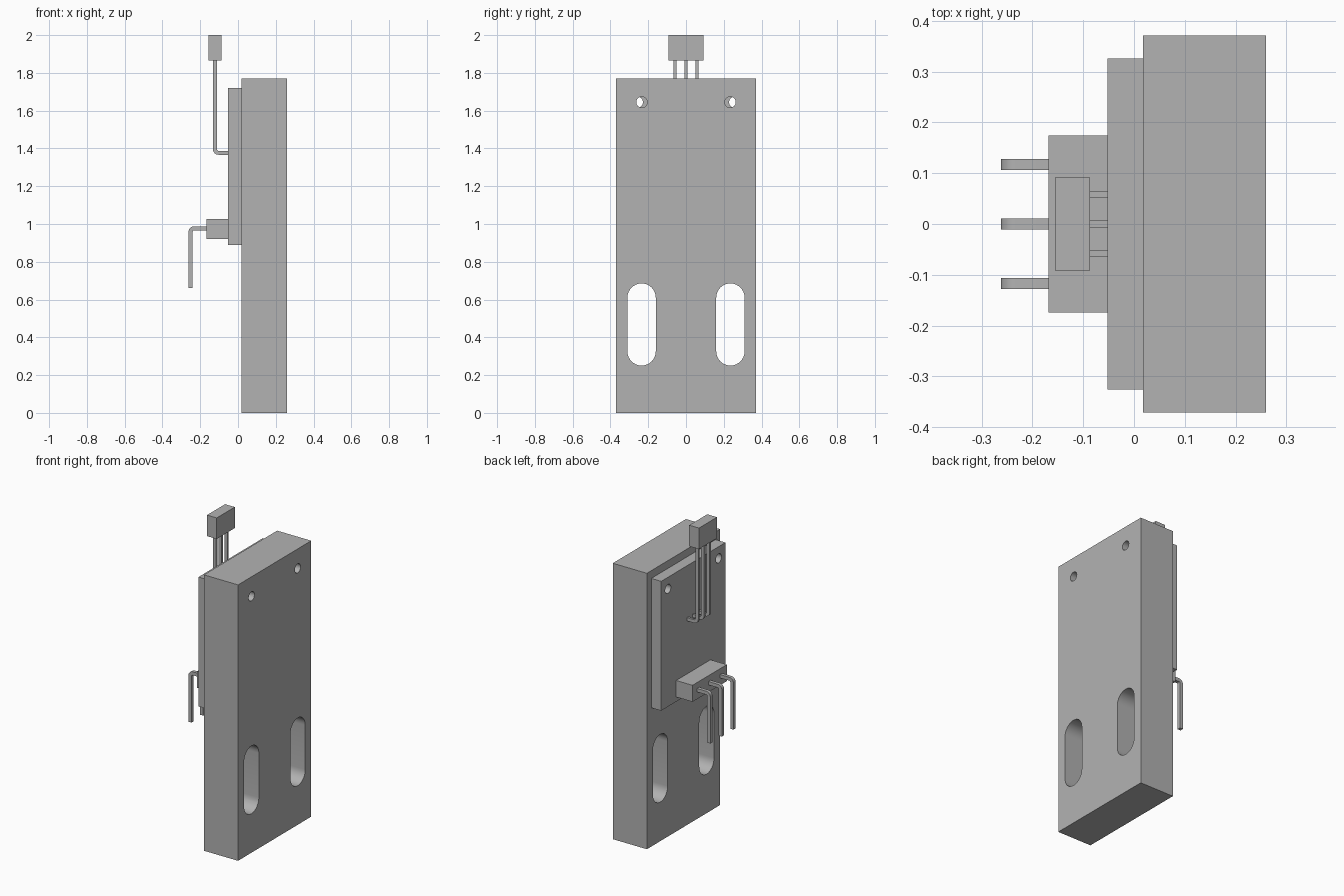
import bpy, bmesh
from math import radians, sin, cos, pi
from mathutils import Vector

cube = bpy.data.objects.get("Cube")
if cube:
    bpy.data.objects.remove(cube, do_unlink=True)

grey = bpy.data.materials.new("plain grey")
grey.use_nodes = True
colour = (0.448, 0.448, 0.448, 1)
grey.diffuse_color = colour
grey.node_tree.nodes["Principled BSDF"].inputs["Base Color"].default_value = colour


def prism(name, outline, start, depth):
    """Extrude a closed 3D outline along a vector, from an offset start."""
    bm = bmesh.new()
    face = bm.faces.new([bm.verts.new(Vector(p) + Vector(start)) for p in outline])
    new = bmesh.ops.extrude_face_region(bm, geom=[face])["geom"]
    bmesh.ops.translate(bm, vec=depth, verts=[v for v in new if isinstance(v, bmesh.types.BMVert)])
    bmesh.ops.recalc_face_normals(bm, faces=bm.faces)
    mesh = bpy.data.meshes.new(name)
    bm.to_mesh(mesh)
    bm.free()
    mesh.materials.append(grey)
    obj = bpy.data.objects.new(name, mesh)
    bpy.context.collection.objects.link(obj)
    return obj


def block(name, x0, x1, half_y, z0, z1):
    outline = [(x0, -half_y, z0), (x0, half_y, z0), (x0, half_y, z1), (x0, -half_y, z1)]
    return prism(name, outline, (0, 0, 0), (x1 - x0, 0, 0))


def cut_slot(target, y, z, radius, straight=0.0):
    """Cut a round or rounded-end hole through the target along x."""
    n = 16
    outline = []
    for end in (1, -1):
        steps = n + 1 if straight else n
        for i in range(steps):
            a = pi * i / n + (0 if end > 0 else pi)
            outline.append((0, y + radius * cos(a), z + end * straight / 2 + radius * sin(a)))
    cutter = prism("hole_cutter", outline, (-0.5, 0, 0), (1, 0, 0))
    cutter.hide_render = True
    mod = target.modifiers.new("hole", "BOOLEAN")
    mod.operation, mod.solver, mod.object = "DIFFERENCE", "EXACT", cutter
    select(target)
    bpy.ops.object.modifier_apply(modifier=mod.name)
    bpy.data.objects.remove(cutter, do_unlink=True)


def select(obj):
    bpy.ops.object.select_all(action="DESELECT")
    obj.select_set(True)
    bpy.context.view_layer.objects.active = obj


def smooth(obj):
    select(obj)
    bpy.ops.object.shade_smooth_by_angle(angle=radians(30))


def bent_pin(name, y, x_root, x_leg, z_arm, z_tip, thick, width):
    """Square pin: an arm along -x, a rounded bend, then a leg up or down."""
    s = 1 if z_tip > z_arm else -1
    h, r, n = thick / 2, 0.019, 8

    def arc(radius):
        angles = [pi / 2 * i / n for i in range(n + 1)]
        return [(x_leg + r - radius * sin(a), 0, z_arm + s * (r - radius * cos(a))) for a in angles]

    outline = [(x_root, 0, z_arm - s * h)] + arc(r + h)
    outline += [(x_leg - h, 0, z_tip), (x_leg + h, 0, z_tip)]
    outline += arc(r - h)[::-1] + [(x_root, 0, z_arm + s * h)]
    smooth(prism(name, outline, (0, y - width / 2, 0), (0, width, 0)))


# Main plate and the circuit board on its -x face
plate = block("base_plate", 0.018, 0.26, 0.371, 0, 1.77)
board = block("circuit_board", -0.052, 0.018, 0.326, 0.89, 1.72)

# Mounting holes and long adjustment slots
for side in (-1, 1):
    cut_slot(plate, side * 0.234, 1.645, 0.029)
    cut_slot(plate, side * 0.235, 0.468, 0.075, 0.285)
    cut_slot(board, side * 0.257, 1.645, 0.029)
smooth(plate)
smooth(board)

# Connector with pins bent downwards
block("connector_block", -0.168, -0.052, 0.174, 0.92, 1.026)
for i, label in enumerate(("right", "middle", "left")):
    bent_pin("connector_pin_" + label, (i - 1) * 0.117, -0.168, -0.251, 0.977, 0.66, 0.022, 0.022)

# Sensor body carried on three upright leads
block("sensor_body", -0.156, -0.087, 0.0915, 1.865, 2.0)
for i, label in enumerate(("right", "middle", "left")):
    bent_pin("sensor_lead_" + label, (i - 1) * 0.058, -0.052, -0.122, 1.377, 1.865, 0.021, 0.014)
